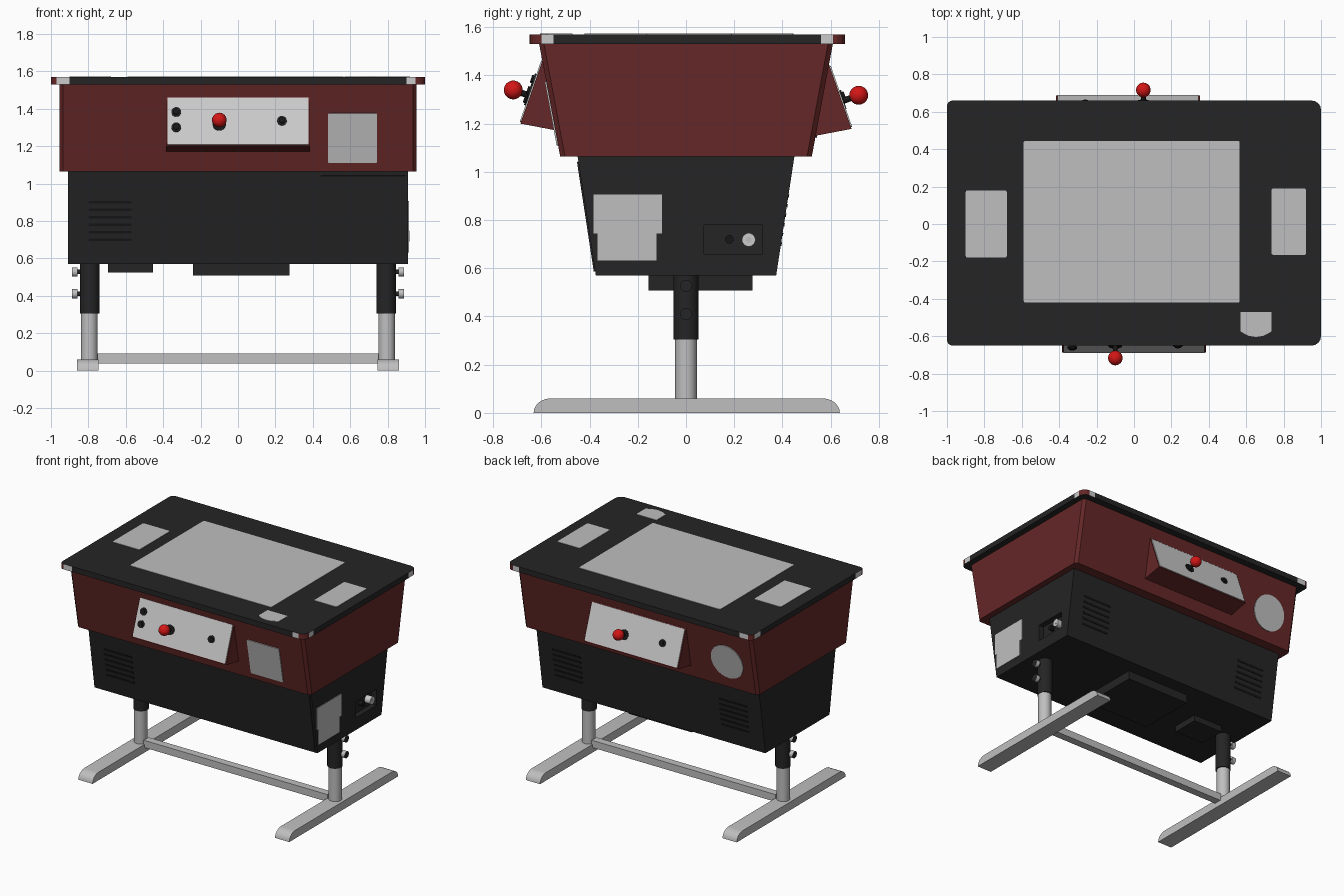
import bpy, bmesh, math
from mathutils import Matrix, Vector

if "Cube" in bpy.data.objects:
    bpy.data.objects.remove(bpy.data.objects["Cube"])


def material(name, r, g, b):
    m = bpy.data.materials.new(name)
    m.use_nodes = True
    m.diffuse_color = (r, g, b, 1)
    m.node_tree.nodes["Principled BSDF"].inputs["Base Color"].default_value = (r, g, b, 1)
    return m


BLACK = material("black laminate", .018, .018, .018)
DARK = material("deep black", .008, .008, .008)
RED = material("dark red", .13, .02, .02)
BALL = material("bright red", .65, .008, .008)
GREY = material("light grey", .52, .52, .52)
PANEL = material("pale grey", .6, .6, .6)


def finish(name, bm, mats, smooth=False):
    bmesh.ops.recalc_face_normals(bm, faces=bm.faces)
    mesh = bpy.data.meshes.new(name)
    bm.to_mesh(mesh)
    bm.free()
    for m in mats:
        mesh.materials.append(m)
    ob = bpy.data.objects.new(name, mesh)
    bpy.context.collection.objects.link(ob)
    if smooth:
        bpy.ops.object.select_all(action='DESELECT')
        ob.select_set(True)
        bpy.context.view_layer.objects.active = ob
        bpy.ops.object.shade_smooth_by_angle(angle=math.radians(35))
    return ob


def loft(name, low, high, z0, z1, mats, frame=Matrix(), rule=None, smooth=False):
    """Solid between two outlines with equal point counts, in a local frame."""
    bm = bmesh.new()
    a = [bm.verts.new((x, y, z0)) for x, y in low]
    b = [bm.verts.new((x, y, z1)) for x, y in high]
    bm.faces.new(a)
    bm.faces.new(b)
    for i in range(len(a)):
        j = (i + 1) % len(a)
        bm.faces.new((a[i], a[j], b[j], b[i]))
    if rule:
        bm.normal_update()
        for f in bm.faces:
            f.material_index = rule(f)
    bm.transform(frame)
    return finish(name, bm, mats, smooth)


def prism(name, pts, z0, z1, mat, frame=Matrix(), smooth=False):
    return loft(name, pts, pts, z0, z1, [mat], frame, None, smooth)


def rect(x0, x1, y0, y1, r=0, n=4):
    """Rectangle outline, optionally with rounded corners."""
    if not r:
        return [(x0, y0), (x1, y0), (x1, y1), (x0, y1)]
    centres = [(x1 - r, y1 - r), (x0 + r, y1 - r), (x0 + r, y0 + r), (x1 - r, y0 + r)]
    return [(cx + r * math.cos(a), cy + r * math.sin(a))
            for q, (cx, cy) in enumerate(centres)
            for a in [(q + k / n) * math.pi / 2 for k in range(n + 1)]]


def circle(r, x=0, y=0, n=24):
    return [(x + r * math.cos(k * math.tau / n), y + r * math.sin(k * math.tau / n)) for k in range(n)]


def axes(origin, u, n):
    """Frame with local y along u and local z along n."""
    u, n = Vector(u).normalized(), Vector(n).normalized()
    m = Matrix((u.cross(n), u, n)).transposed().to_4x4()
    m.translation = origin
    return m


def slope(x, s, low, high, z):
    """Frame on a sloped front (s=-1) or back (s=1) face at height z."""
    t = (z - low[1]) / (high[1] - low[1])
    y = low[0] + t * (high[0] - low[0])
    dy, dz = high[0] - low[0], high[1] - low[1]
    return axes((x, s * y, z), (0, s * dy, dz), (0, s * dz, -dy))


def side(y, z, x=.91):
    return axes((x, y, z), (0, 0, 1), (1, 0, 0))


# Table top: dark edge, red corners, pale corner clips
def top_outline():
    pts = []
    for q, r in enumerate((.05, .03, .03, .05)):
        sx, sy = (1, -1, -1, 1)[q], (1, 1, -1, -1)[q]
        cx, cy = sx * (1 - r), .005 + sy * (.655 - r)
        clip = .1 - r
        arc = [(cx + r * math.cos(a), cy + r * math.sin(a))
               for a in [(q + k / 4) * math.pi / 2 for k in range(5)]]
        on_y = (sx * .9, arc[0][1] if q % 2 else arc[-1][1])
        on_x = (sx, cy - sy * clip)
        pts += [on_y] + arc + [on_x] if q % 2 else [on_x] + arc + [on_y]
    return pts


def top_rule(f):
    if abs(f.normal.z) > .5:
        return 0
    c = f.calc_center_median()
    if abs(f.normal.x) > .01 and abs(f.normal.y) > .01:
        return 1
    return 2 if abs(c.x) > .9 and abs(c.y) > .55 else 0


outline = top_outline()
loft("table_top", outline, outline, 1.53, 1.57, [BLACK, RED, PANEL], rule=top_rule)

# Plates set on the table top
for name, box in (("screen", (-.59, .565, -.42, .445)), ("left_card", (-.9, -.68, -.18, .18)),
                  ("right_card", (.735, .92, -.165, .19))):
    prism(name, rect(*box, r=.01), 1.568, 1.573, GREY)
badge = [(.57, -.47), (.57, -.575), (.61, -.597), (.652, -.605),
         (.695, -.597), (.735, -.575), (.735, -.47)]
prism("badge_plate", badge, 1.568, 1.573, GREY)


# Upper cabinet with chamfered corners
def chamfered(x, y, c=.02):
    return [(x - c, -y), (x, -y + c), (x, y - c), (x - c, y), (-x + c, y), (-x, y - c), (-x, -y + c), (-x + c, -y)]


UP_LOW, UP_HIGH = (.522, 1.064), (.609, 1.53)
loft("upper_cabinet", chamfered(.955, UP_LOW[0]), chamfered(.955, UP_HIGH[0]), UP_LOW[1], UP_HIGH[1], [RED])

# Lower cabinet with a recess for the lock
LO_LOW, LO_HIGH = (.374, .57), (.45, 1.066)
lower = loft("lower_cabinet", rect(-.91, .91, -LO_LOW[0], LO_LOW[0]),
             rect(-.91, .91, -LO_HIGH[0], LO_HIGH[0]), LO_LOW[1], LO_HIGH[1], [BLACK])
cutter = prism("recess_cutter", rect(-.121, .121, -.06, .06), -.04, .05, BLACK, side(.196, .72))
cutter.hide_render = True
cutter.hide_set(True)
cut = lower.modifiers.new("recess", 'BOOLEAN')
cut.object, cut.operation, cut.solver = cutter, 'DIFFERENCE', 'EXACT'
prism("lock_button", circle(.018), -.042, -.01, DARK, side(.18, .72), True)
prism("lock", circle(.028), -.042, .006, PANEL, side(.26, .718), True)
prism("lock_core", circle(.012), 0, .008, GREY, side(.26, .718), True)

# Coin plate, door, vents
coin = [(-.125, -.137), (.12, -.137), (.12, -.024), (.142, -.024), (.142, .137),
        (-.142, .137), (-.142, -.024), (-.125, -.024)]
prism("coin_plate", coin, -.002, .005, GREY, side(-.242, .769))
prism("front_door", rect(-.225, .225, -.23, .23), -.002, .006, BLACK, slope(.67, -1, LO_LOW, LO_HIGH, .815))
for s, x in ((-1, -.685), (1, -.68), (1, .68)):
    for i in range(6):
        prism("vent_slot", rect(-.115, .115, -.007, .007), -.002, .003, DARK,
              slope(x, s, LO_LOW, LO_HIGH, .7 + i * .04))

# Instruction plate in front, round plate behind
prism("instruction_plate", rect(-.132, .132, -.135, .135, r=.01), -.002, .006, GREY,
      slope(.612, -1, UP_LOW, UP_HIGH, 1.243))
prism("round_plate", circle(.13, n=32), -.002, .006, GREY, slope(-.73, 1, UP_LOW, UP_HIGH, 1.27))


# Control panels
def controls(prefix, s, x, dz, stick_x, buttons):
    low, high = (.687, 1.2 + dz), (.594, 1.465 + dz)
    wedge = [low, high, (.52, 1.465 + dz), (.52, 1.172 + dz), (.54, 1.172 + dz)]
    across = Matrix(((0, 0, 1, 0), (s, 0, 0, 0), (0, 1, 0, 0), (0, 0, 0, 1)))
    prism(prefix + "_control_box", wedge, x - .385, x + .385, RED, across)
    face = slope(x, s, low, high, 1.333 + dz)
    prism(prefix + "_control_plate", rect(-.378, .378, -.134, .134, r=.008), -.002, .005, PANEL, face)
    for bx, bz in buttons:
        f = slope(bx, s, low, high, bz)
        prism(prefix + "_button_ring", circle(.026), 0, .012, BLACK, f, True)
        prism(prefix + "_button", circle(.017), .01, .02, DARK, f, True)
    f = slope(stick_x, s, low, high, 1.315 + dz)
    prism(prefix + "_stick_collar", circle(.036), 0, .008, DARK, f, True)
    prism(prefix + "_stick", circle(.013), 0, .06, DARK, f, True)
    bm = bmesh.new()
    bmesh.ops.create_uvsphere(bm, u_segments=24, v_segments=16, radius=.039)
    bm.transform(f @ Matrix.Translation((0, 0, .074)))
    finish(prefix + "_stick_ball", bm, [BALL], True)


controls("front", -1, 0, 0, -.1, [(-.33, 1.38), (-.33, 1.298), (.235, 1.333)])
controls("back", 1, -.032, -.022, .05, [(-.26, 1.311)])

# Boxes under the cabinet
prism("large_under_box", rect(-.24, .275, -.155, .275), .507, .572, BLACK)
prism("small_under_box", rect(-.695, -.455, -.1, .1), .525, .572, BLACK)

# Legs, feet, clamp knobs
foot = [(-.632, 0), (.638, 0)]
foot += [(.568 + .07 * math.cos(a), .06 * math.sin(a)) for a in [k * math.pi / 12 for k in range(1, 7)]]
foot += [(-.562 - .07 * math.sin(a), .06 * math.cos(a)) for a in [k * math.pi / 12 for k in range(6)]]
along = Matrix(((0, 0, 1, 0), (1, 0, 0, 0), (0, 1, 0, 0), (0, 0, 0, 1)))
for s, name in ((1, "left"), (-1, "right")):
    prism(name + "_leg_sleeve", circle(.052, s * .792), .305, .572, BLACK, smooth=True)
    prism(name + "_leg_tube", circle(.045, s * .795), .05, .31, GREY, smooth=True)
    prism(name + "_foot", foot, s * .803 - .058, s * .803 + .058, GREY, along, True)
    for z in (.41, .527):
        knob = axes((s * .84, 0, z), (0, 0, 1), (s, 0, 0))
        prism(name + "_knob_stem", circle(.012, n=12), -.005, .02, BLACK, knob, True)
        loft(name + "_knob", circle(.025, n=16), circle(.025, n=16), .018, .048, [GREY, BLACK], knob,
             lambda f: int(abs(f.normal.z) > .5 and f.calc_center_median().z > .03), True)

# Cross bar
prism("cross_bar", rect(-.75, .75, -.028, .028), .037, .09, GREY)
